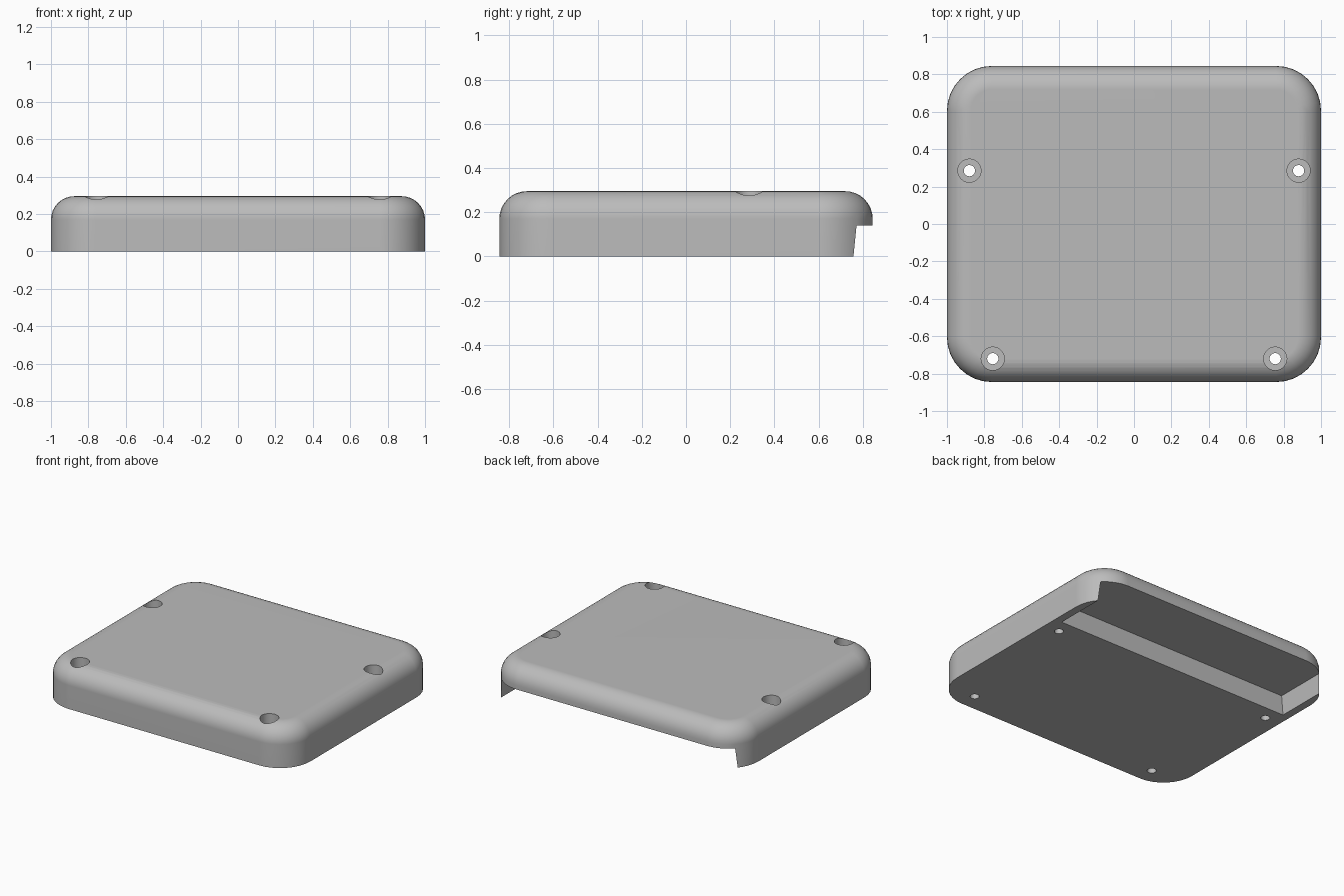
import bpy, bmesh
from math import sin, cos, pi, radians

if "Cube" in bpy.data.objects:
    bpy.data.objects.remove(bpy.data.objects["Cube"])

HALF_X, HALF_Y, HEIGHT = 1.0, 0.845, 0.295
CORNER, FILLET, STEPS = 0.24, 0.125, 8

grey = bpy.data.materials.new("plain grey")
grey.use_nodes = True
grey.diffuse_color = (0.5, 0.5, 0.5, 1)
grey.node_tree.nodes["Principled BSDF"].inputs["Base Color"].default_value = (0.5, 0.5, 0.5, 1)


def loft(name, rings):
    """Skin a stack of closed rings and cap both ends."""
    bm = bmesh.new()
    loops = [[bm.verts.new(p) for p in ring] for ring in rings]
    for low, high in zip(loops, loops[1:]):
        n = len(low)
        for i in range(n):
            j = (i + 1) % n
            bm.faces.new((low[i], low[j], high[j], high[i]))
    bm.faces.new(loops[0][::-1])
    bm.faces.new(loops[-1])
    bmesh.ops.recalc_face_normals(bm, faces=bm.faces)
    mesh = bpy.data.meshes.new(name)
    bm.to_mesh(mesh)
    bm.free()
    obj = bpy.data.objects.new(name, mesh)
    bpy.context.collection.objects.link(obj)
    mesh.materials.append(grey)
    return obj


def rounded_ring(inset, z):
    """Rounded rectangle shrunk by inset at height z."""
    r, ring = CORNER - inset, []
    for k, (sx, sy) in enumerate([(1, 1), (-1, 1), (-1, -1), (1, -1)]):
        for i in range(STEPS + 1):
            a = (k + i / STEPS) * pi / 2
            ring.append((sx * (HALF_X - CORNER) + r * cos(a),
                         sy * (HALF_Y - CORNER) + r * sin(a), z))
    return ring


def circle(x, y, z, r, n=32):
    return [(x + r * cos(2 * pi * i / n), y + r * sin(2 * pi * i / n), z) for i in range(n)]


def notch_ring(z, half):
    return [(-half, 0.39, z), (half, 0.39, z), (half, 1, z), (-half, 1, z)]


# Cover body: straight walls with a rounded upper edge
arc = [i / STEPS * pi / 2 for i in range(STEPS + 1)]
body = loft("cover_body", [rounded_ring(0, 0)] + [
    rounded_ring(FILLET * (1 - cos(a)), HEIGHT - FILLET * (1 - sin(a))) for a in arc])

# Cutters: tapered rear notch, then stepped screw holes
cutters = [loft("rear_notch_cutter", [notch_ring(-0.14, 0.955), notch_ring(0.14, 0.932)])]
for side in (-1, 1):
    for x, y in ((0.88, 0.285), (0.755, -0.72)):
        steps = [(-0.1, 0.03), (0.14, 0.03), (0.14, 0.062), (0.4, 0.062)]
        cutters.append(loft("screw_hole_cutter", [circle(side * x, y, z, r) for z, r in steps]))

bpy.ops.object.select_all(action='DESELECT')
bpy.context.view_layer.objects.active = body
body.select_set(True)
for cutter in cutters:
    mod = body.modifiers.new("cut", 'BOOLEAN')
    mod.operation, mod.solver, mod.object = 'DIFFERENCE', 'EXACT', cutter
    bpy.ops.object.modifier_apply(modifier=mod.name)
    bpy.data.objects.remove(cutter)

# Smooth fillets, crisp cut edges, flat large faces
bpy.ops.object.shade_smooth_by_angle(angle=radians(30))
weighted = body.modifiers.new("flat_faces", 'WEIGHTED_NORMAL')
weighted.keep_sharp = True
